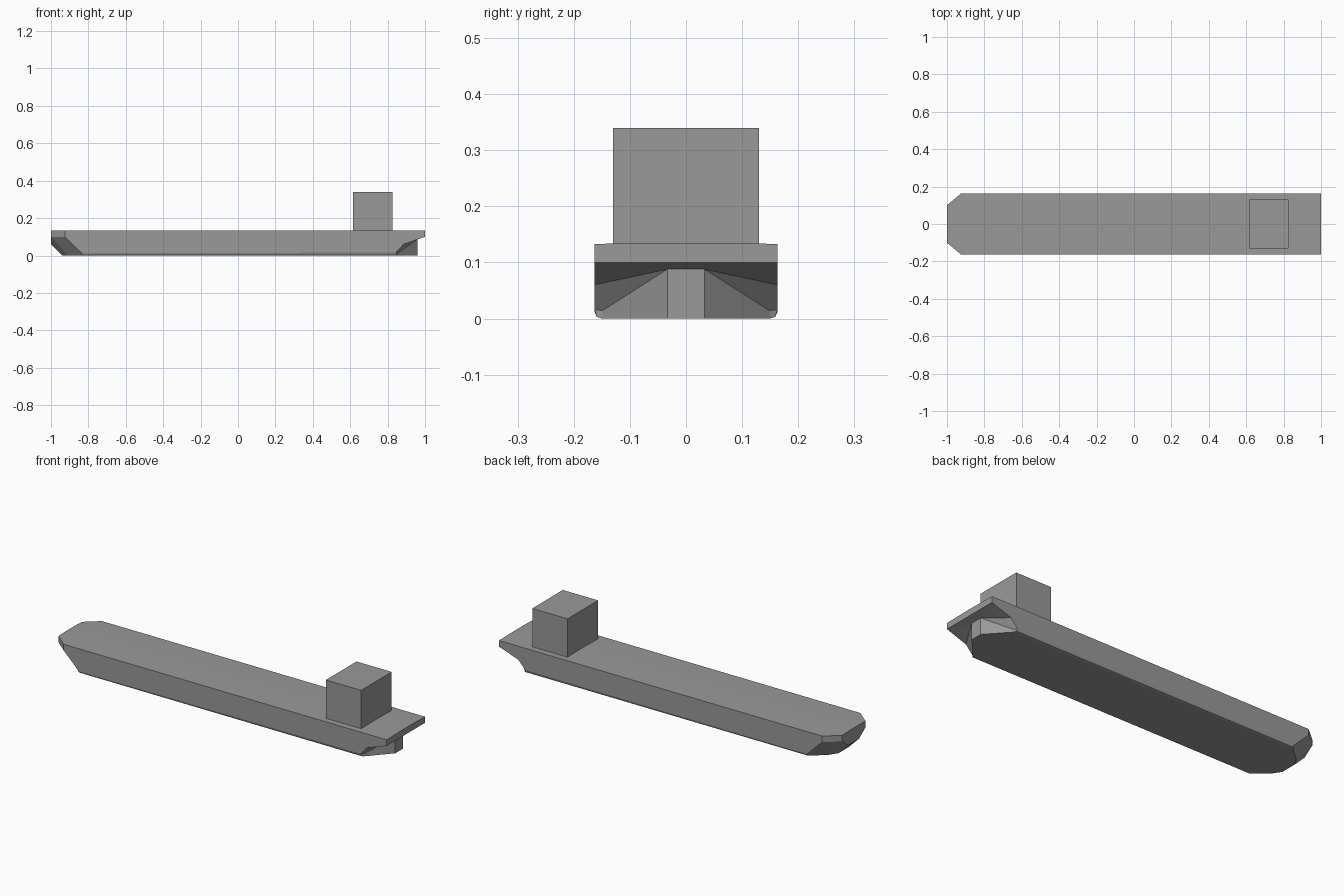
import bpy
import bmesh
from mathutils import Vector

cube = bpy.data.objects.get("Cube")
if cube:
    bpy.data.objects.remove(cube, do_unlink=True)

grey = bpy.data.materials.new("hull grey")
grey.use_nodes = True
GREY = (0.32, 0.32, 0.32, 1)
grey.diffuse_color = GREY
grey.node_tree.nodes["Principled BSDF"].inputs["Base Color"].default_value = GREY


def finish(bm, name):
    bmesh.ops.remove_doubles(bm, verts=bm.verts, dist=0.0005)
    bmesh.ops.recalc_face_normals(bm, faces=bm.faces)
    mesh = bpy.data.meshes.new(name)
    bm.to_mesh(mesh)
    bm.free()
    mesh.materials.append(grey)
    obj = bpy.data.objects.new(name, mesh)
    bpy.context.collection.objects.link(obj)
    return obj


W, DECK = 0.163, 0.133   # half beam and deck edge height

# Named corners of the port half, bow towards -x
P = {
    # deck, slightly crowned
    "bow_mid": (-1, 0, 0.135), "bow_crown": (-1, 0.035, 0.135),
    "bow_edge": (-1, 0.1, DECK), "shoulder": (-0.925, W, DECK),
    "stern_edge": (1, W, DECK), "stern_crown": (1, 0.035, 0.135),
    "stern_mid": (1, 0, 0.135),
    # bow
    "bow_low": (-1, 0.1, 0.1), "shoulder_low": (-0.925, W, 0.1),
    "stem": (-1, 0.045, 0.06), "stem_mid": (-1, 0, 0.06),
    "foot": (-0.94, 0.045, 0), "foot_mid": (-0.94, 0, 0),
    "foot_out": (-0.91, 0.09, 0),
    # bilge, front and back ends
    "fb1": (-0.835, W, 0.012), "fb2": (-0.836, 0.159, 0.003), "fb3": (-0.84, 0.15, 0),
    "ab1": (0.845, W, 0.016), "ab2": (0.85, 0.159, 0.003), "ab3": (0.855, 0.149, 0),
    # stern overhang and skeg
    "transom": (1, W, 0.1), "transom_mid": (1, 0, 0.1), "knee": (0.885, W, 0.06),
    "skeg_in": (0.855, 0.149, 0.014),
    "skeg_top": (0.96, 0.033, 0.088), "skeg_top_mid": (0.96, 0, 0.088),
    "skeg_foot": (0.96, 0.033, 0), "skeg_foot_mid": (0.96, 0, 0),
}

FACES = [
    "bow_mid bow_crown stern_crown stern_mid",
    "bow_crown bow_edge shoulder stern_edge stern_crown",
    "bow_mid bow_crown bow_edge bow_low stem stem_mid",
    "bow_edge shoulder shoulder_low bow_low",
    "bow_low shoulder_low foot_out",
    "shoulder_low fb1 fb2 fb3 foot_out",
    "bow_low foot_out foot stem",
    "stem foot foot_mid stem_mid",
    "shoulder stern_edge transom knee ab1 fb1 shoulder_low",
    "fb1 ab1 ab2 fb2",
    "fb2 ab2 ab3 fb3",
    "foot_mid foot foot_out fb3 ab3 skeg_foot skeg_foot_mid",
    "stern_mid stern_crown stern_edge transom transom_mid",
    "transom knee skeg_top",
    "transom skeg_top skeg_top_mid transom_mid",
    "knee ab1 skeg_in skeg_top",
    "ab1 ab2 ab3 skeg_in",
    "skeg_in ab3 skeg_foot skeg_top",
    "skeg_top skeg_foot skeg_foot_mid skeg_top_mid",
]

# Hull: both halves joined along the centreline
bm = bmesh.new()
for side in (1, -1):
    v = {n: bm.verts.new((x, y * side, z)) for n, (x, y, z) in P.items()}
    for face in FACES:
        bm.faces.new([v[n] for n in face.split()])
finish(bm, "hull")

# Deckhouse near the stern
bm = bmesh.new()
bmesh.ops.create_cube(bm, size=1)
bmesh.ops.scale(bm, vec=Vector((0.21, 0.26, 0.208)), verts=bm.verts)
bmesh.ops.translate(bm, vec=Vector((0.72, 0, 0.236)), verts=bm.verts)
finish(bm, "deckhouse")
